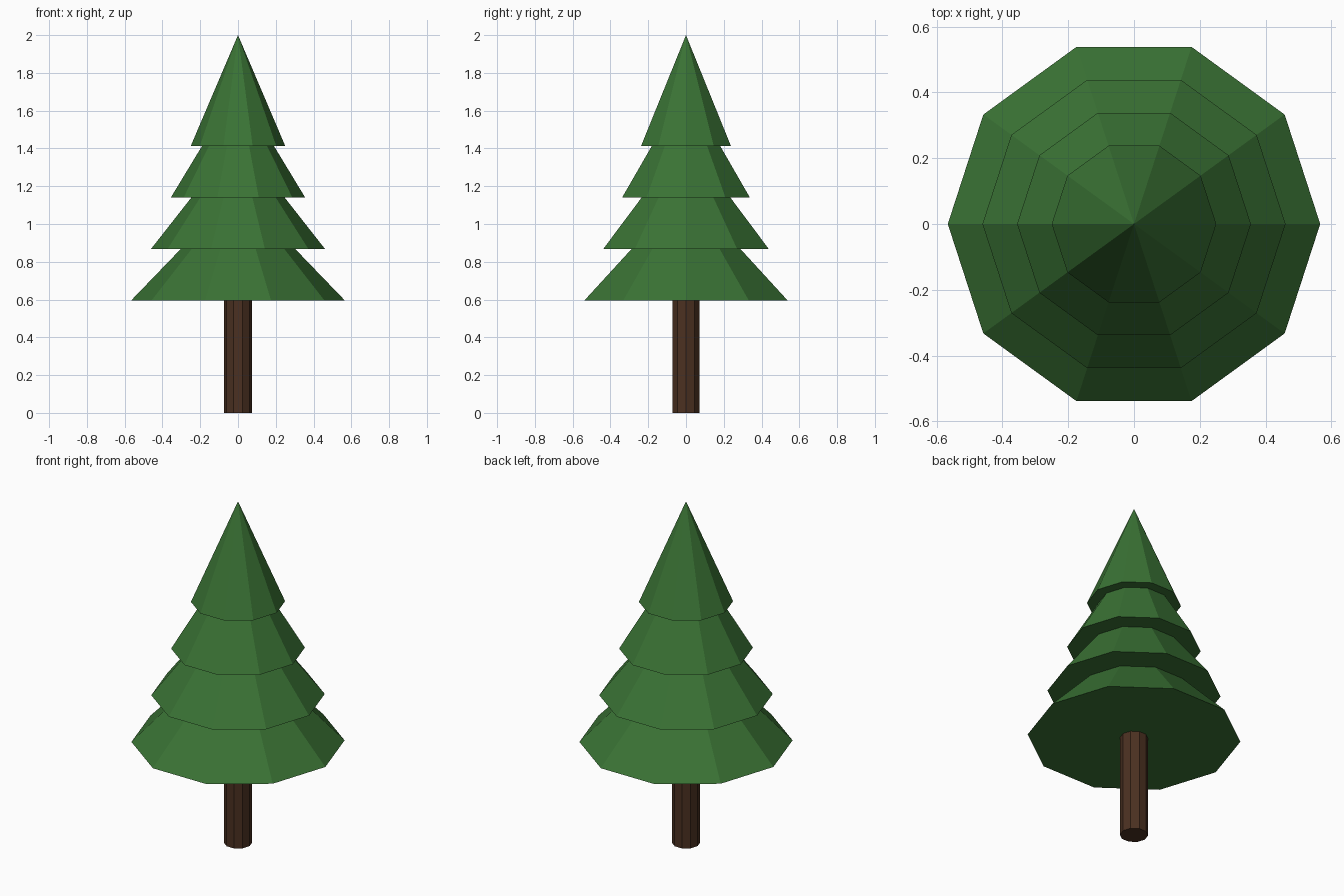
import bpy
import math

if "Cube" in bpy.data.objects:
    bpy.data.objects.remove(bpy.data.objects["Cube"])

SIDES = 10


def material(name, color):
    mat = bpy.data.materials.new(name)
    mat.diffuse_color = (*color, 1.0)
    mat.use_nodes = True
    mat.node_tree.nodes["Principled BSDF"].inputs["Base Color"].default_value = mat.diffuse_color
    return mat


def add_cone(name, r_bottom, r_top, z, height, mat):
    # ten-sided solid with corners on the x axis, standing on height z
    bpy.ops.mesh.primitive_cone_add(
        vertices=SIDES, radius1=r_bottom, radius2=r_top, depth=height,
        location=(0, 0, z + height / 2), rotation=(0, 0, math.pi / 2))
    obj = bpy.context.object
    obj.name = name
    obj.data.materials.append(mat)
    return obj


bark = material("bark", (0.07, 0.03, 0.015))
needles = material("needles", (0.042, 0.17, 0.035))

# Trunk
add_cone("trunk", 0.075, 0.075, 0.0, 0.62, bark)

# Four overlapping foliage tiers, narrowing upwards
TIER_HEIGHT = 0.587
for i in range(4):
    add_cone(f"foliage_tier_{i + 1}", 0.566 - 0.1053 * i, 0.0,
             0.595 + 0.2727 * i, TIER_HEIGHT, needles)
